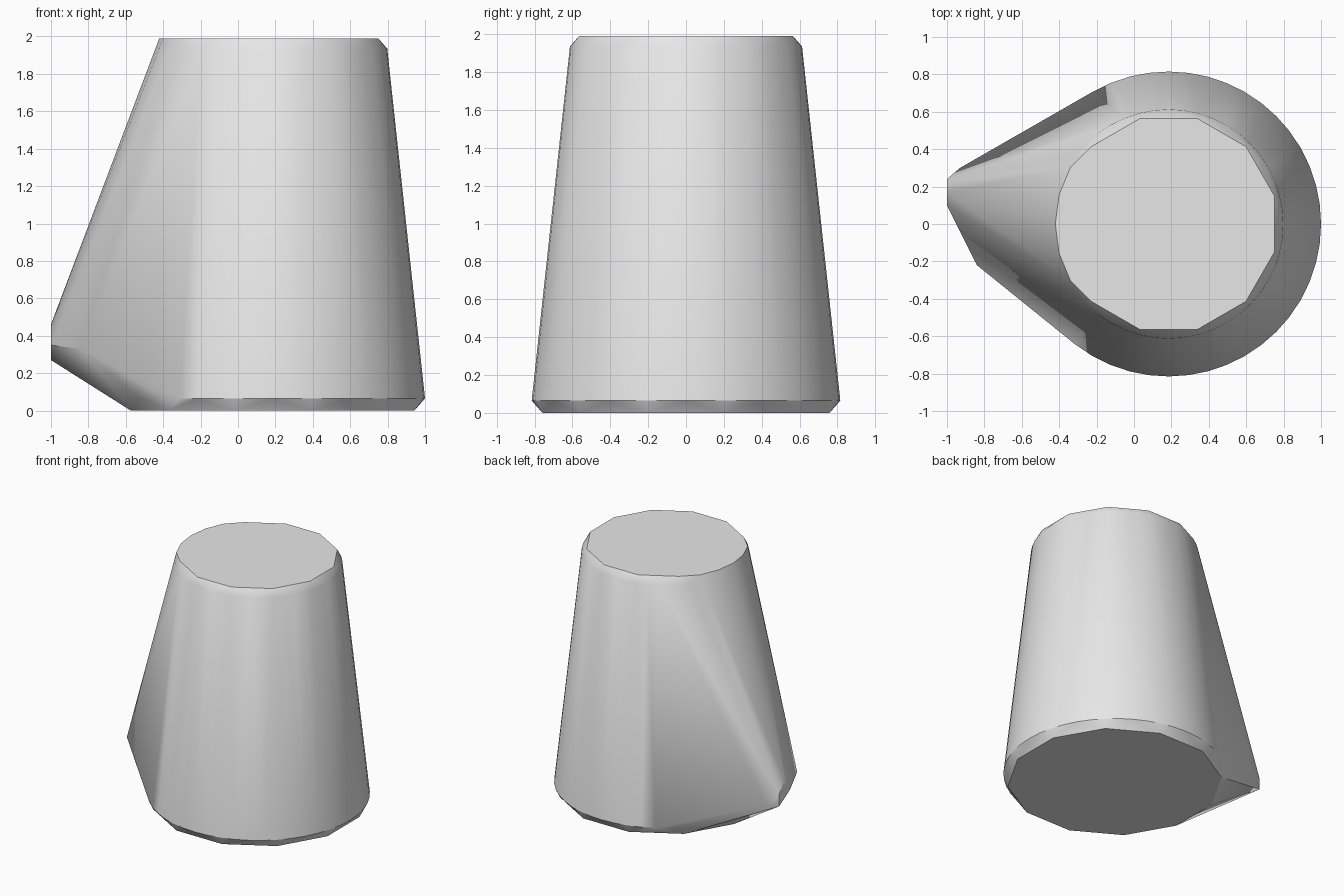
import bpy, bmesh, math

cube = bpy.data.objects.get("Cube")
if cube:
    bpy.data.objects.remove(cube, do_unlink=True)

CENTRE_X = 0.185


def ring(bm, radius, z, sides, start=0.0, keep=lambda a: True):
    """Circle of points around the body axis."""
    for i in range(sides):
        a = start + math.tau * i / sides
        if keep(a):
            bm.verts.new((CENTRE_X + radius * math.cos(a), radius * math.sin(a), z))


bm = bmesh.new()

# Tapered body: fine rings on the wall, coarse caps that leave chamfers
half_step = math.pi / 12
ring(bm, 0.785, 0.0, 12, half_step)
ring(bm, 0.815, 0.065, 48)
ring(bm, 0.613, 1.935, 48)
ring(bm, 0.585, 1.99, 12, half_step)

# The top rim reaches full width on the handle side
ring(bm, 0.606, 1.99, 24, 0.0, lambda a: math.cos(a) < -0.75)

# Slanted handle wedge
handle_tip = [
    (-1.0, 0.17, 0.46), (-1.0, 0.10, 0.35), (-1.0, 0.24, 0.27),
    (-1.0, 0.24, 0.36), (-0.93, 0.30, 0.28), (-0.84, -0.22, 0.33),
]
for point in handle_tip:
    bm.verts.new(point)

# One closed skin wrapped around the body and the handle
hull = bmesh.ops.convex_hull(bm, input=bm.verts[:])
loose = {g for g in hull["geom_interior"] + hull["geom_unused"]
         if isinstance(g, bmesh.types.BMVert)}
bmesh.ops.delete(bm, geom=list(loose), context="VERTS")
bmesh.ops.dissolve_limit(bm, angle_limit=math.radians(0.5),
                         verts=bm.verts[:], edges=bm.edges[:])
bmesh.ops.recalc_face_normals(bm, faces=bm.faces[:])

mesh = bpy.data.meshes.new("mug_shell")
bm.to_mesh(mesh)
bm.free()
shell = bpy.data.objects.new("mug_shell", mesh)
bpy.context.collection.objects.link(shell)

# Plain grey
grey = bpy.data.materials.new("light_grey")
grey.use_nodes = True
colour = (0.8, 0.8, 0.8, 1.0)
grey.diffuse_color = colour
grey.node_tree.nodes["Principled BSDF"].inputs["Base Color"].default_value = colour
mesh.materials.append(grey)

bpy.ops.object.select_all(action="DESELECT")
shell.select_set(True)
bpy.context.view_layer.objects.active = shell
bpy.ops.object.shade_smooth_by_angle(angle=math.radians(30))
